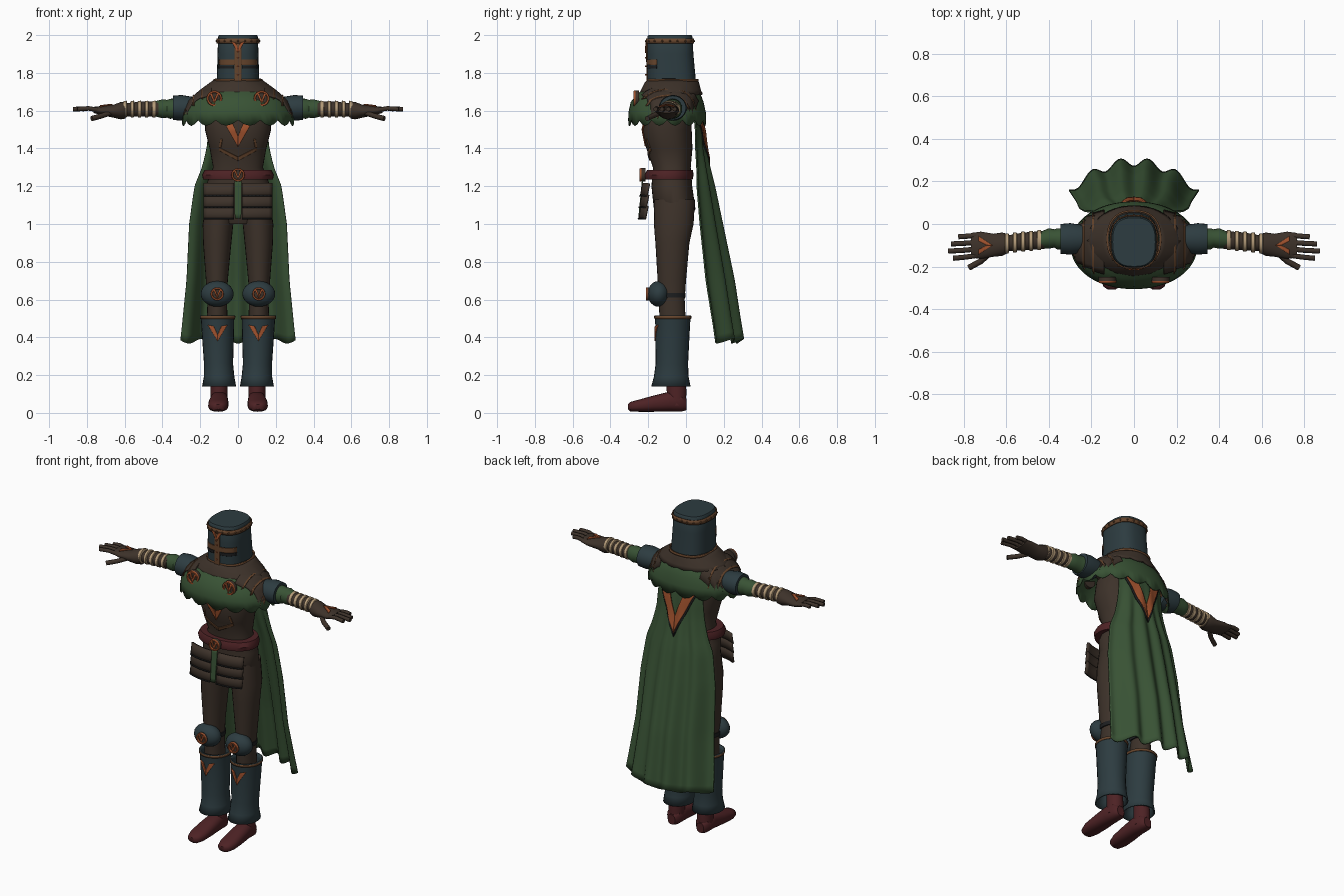
import bpy, bmesh, math
from mathutils import Vector
from mathutils.bvhtree import BVHTree

if "Cube" in bpy.data.objects:
    bpy.data.objects.remove(bpy.data.objects["Cube"])
made = []


def mat(name, rgb):
    m = bpy.data.materials.new(name)
    m.use_nodes = True
    m.diffuse_color = (*rgb, 1)
    m.node_tree.nodes["Principled BSDF"].inputs["Base Color"].default_value = (*rgb, 1)
    return m


GREEN = mat("forest_cloth", (.04, .085, .035))
SLATE = mat("slate_steel", (.026, .045, .052))
BROWN = mat("dark_leather", (.047, .032, .023))
RED = mat("oxblood_leather", (.075, .016, .018))
ORANGE = mat("burnt_orange", (.36, .085, .027))
CREAM = mat("linen_wrap", (.46, .33, .19))
TRIM = mat("bronze_trim", (.13, .058, .025))
BLACK = mat("black_void", (.012, .013, .014))


def finish(name, bm, m, solid=0):
    bmesh.ops.recalc_face_normals(bm, faces=bm.faces)
    me = bpy.data.meshes.new(name)
    bm.to_mesh(me)
    bm.free()
    me.materials.append(m)
    ob = bpy.data.objects.new(name, me)
    bpy.context.collection.objects.link(ob)
    if solid:
        mod = ob.modifiers.new("thickness", "SOLIDIFY")
        mod.thickness, mod.offset = solid, 0
    made.append(ob)
    return ob


def loft(name, rings, m, axis="Z", n=24, power=2, caps=True, solid=0, jag=0):
    """Rings are (position on axis, centre a, centre b, radius a, radius b)."""
    bm, loops = bmesh.new(), []
    for k, (t, a, b, ra, rb) in enumerate(rings):
        loop = []
        for i in range(n):
            c, s = math.cos(math.tau * i / n), math.sin(math.tau * i / n)
            p = a + ra * math.copysign(abs(c) ** (2 / power), c)
            q = b + rb * math.copysign(abs(s) ** (2 / power), s)
            h = t - jag * abs(math.sin(math.pi * i / 4)) if k == len(rings) - 1 else t
            loop.append(bm.verts.new({"Z": (p, q, h), "X": (h, p, q), "Y": (p, h, q)}[axis]))
        loops.append(loop)
    for l0, l1 in zip(loops, loops[1:]):
        for i in range(n):
            bm.faces.new((l0[i], l0[(i + 1) % n], l1[(i + 1) % n], l1[i]))
    if caps:
        bm.faces.new(loops[0])
        bm.faces.new(loops[-1])
    return finish(name, bm, m, solid)


def sheet(name, fn, nu, nv, m, solid):
    bm = bmesh.new()
    g = [[bm.verts.new(fn(i / nu, j / nv)) for i in range(nu + 1)] for j in range(nv + 1)]
    for j in range(nv):
        for i in range(nu):
            bm.faces.new((g[j][i], g[j][i + 1], g[j + 1][i + 1], g[j + 1][i]))
    return finish(name, bm, m, solid)


def patch(name, corners, m, direction=(0, 1, 0), target=None, off=.003, n=8):
    """Four-cornered plate, laid onto the target along a direction."""
    a, b, c, d = (Vector(p) for p in corners)
    way = Vector(direction)
    tree = None
    if target:
        tree = BVHTree.FromPolygons([v.co for v in target.data.vertices],
                                    [p.vertices for p in target.data.polygons])

    def fn(u, v):
        p = a.lerp(b, u).lerp(d.lerp(c, u), v)
        if tree:
            hit = tree.ray_cast(p, way)[0] or tree.find_nearest(p)[0]
            p = hit - way * off
        return p
    return sheet(name, fn, n, n, m, .006)


def emblem(name, x, y, z, w, h, m, direction=(0, 1, 0), target=None, off=.003):
    """Tapered V, z being its top edge."""
    for s in (-1, 1):
        patch(name, [(x + s * w, y, z), (x + s * w * .4, y, z - h * .08),
                     (x, y, z - h * .62), (x, y, z - h)], m, direction, target, off)


def ball(name, loc, size, m, seg=16):
    bm = bmesh.new()
    bmesh.ops.create_uvsphere(bm, u_segments=seg, v_segments=seg // 2, radius=1)
    for v in bm.verts:
        v.co = Vector([loc[i] + v.co[i] * size[i] for i in range(3)])
    return finish(name, bm, m)


def badge(name, x, y, z, r):
    loft(name + "_disc", [(y + .02, x, z, r, r), (y, x, z, r, r)], BROWN, "Y")
    loft(name + "_ring", [(y, x, z, r, r), (y - .01, x, z, r * .95, r * .95),
         (y - .01, x, z, r * .75, r * .75), (y, x, z, r * .7, r * .7)], ORANGE, "Y", caps=False)
    emblem(name + "_emblem", x, y - .005, z + r * .7, r * .65, r * 1.4, ORANGE)


def tube(name, pts, r, m):
    cu = bpy.data.curves.new(name, "CURVE")
    cu.dimensions, cu.bevel_depth, cu.bevel_resolution, cu.use_fill_caps = "3D", r, 2, True
    sp = cu.splines.new("POLY")
    sp.points.add(len(pts) - 1)
    for p, co in zip(sp.points, pts):
        p.co = (*co, 1)
    cu.materials.append(m)
    ob = bpy.data.objects.new(name, cu)
    bpy.context.collection.objects.link(ob)


# Helmet with flat crown, riveted cross and eye slits
helm = loft("helmet", [(1.65, 0, -.07, .117, .13), (1.75, 0, -.075, .113, .128),
            (1.9, 0, -.083, .108, .122), (1.99, 0, -.085, .106, .12), (2, 0, -.085, .1, .114)],
            SLATE, n=40, power=2.7)
loft("crown_band", [(1.955, 0, -.085, .111, .125), (1.982, 0, -.085, .11, .124)], TRIM,
     n=40, power=2.7, caps=False, solid=.006)
patch("nose_strip", [(-.018, -.4, 1.97), (.018, -.4, 1.97), (.018, -.4, 1.68), (-.018, -.4, 1.68)], TRIM, target=helm)
patch("brow_strip", [(-.1, -.4, 1.872), (.1, -.4, 1.872), (.1, -.4, 1.842), (-.1, -.4, 1.842)], TRIM, target=helm, n=14)
emblem("helmet_emblem", 0, -.4, 1.965, .035, .06, ORANGE, target=helm, off=.008)
for s in (-1, 1):
    patch("eye_slit", [(s * .024, -.4, 1.84), (s * .1, -.4, 1.84), (s * .1, -.4, 1.822), (s * .024, -.4, 1.822)], BLACK, target=helm)
for i in range(20):
    a = math.tau * i / 20
    c, q = math.cos(a), math.sin(a)
    f = (abs(c) ** 2.7 + abs(q) ** 2.7) ** (-1 / 2.7)
    ball("crown_rivet", (.113 * f * c, -.085 + .127 * f * q, 1.968), (.006,) * 3, TRIM, 8)
for i in range(6):
    ball("nose_rivet", (0, -.212, 1.7 + i * .045), (.005,) * 3, ORANGE, 8)

# Torso and hips
torso = loft("jerkin", [(1, 0, -.06, .1, .08), (1.08, 0, -.06, .172, .11), (1.2, 0, -.075, .172, .108),
             (1.3, 0, -.075, .132, .1), (1.4, 0, -.088, .15, .122), (1.5, 0, -.1, .175, .13),
             (1.6, 0, -.09, .17, .12), (1.68, 0, -.08, .09, .08)], BROWN, n=36, power=2.3)
emblem("chest_emblem", 0, -.4, 1.55, .08, .14, ORANGE, target=torso)
for s in (-1, 1):
    patch("chest_chevron", [(0, -.4, 1.355), (s * .1, -.4, 1.405), (s * .1, -.4, 1.39), (0, -.4, 1.335)], TRIM, target=torso)
    patch("chest_edging", [(s * .1, -.4, 1.405), (s * .09, -.4, 1.405), (s * .082, -.4, 1.45), (s * .092, -.4, 1.45)], TRIM, target=torso)
loft("belt", [(1.235, 0, -.09, .185, .125), (1.26, 0, -.09, .19, .13), (1.285, 0, -.085, .178, .122)],
     RED, n=36, power=2.2)
badge("buckle", 0, -.235, 1.26, .036)

# Hanging tassets in three overlapping tiers
for s in (-1, 1):
    for k in range(3):
        def tier(u, v, s=s, k=k):
            x = .022 + .158 * u
            return (s * x, -.225 - .014 * v - .004 * k + .03 * u ** 2.5, 1.215 - .06 * k - .07 * v)
        sheet("tasset", tier, 8, 2, BROWN, .012)
        sheet("tasset_edge", lambda u, v: Vector(tier(u, .9 + .1 * v)) - Vector((0, .006, 0)), 8, 1, BLACK, .006)
patch("centre_strap", [(-.019, -.23, 1.235), (.019, -.23, 1.235), (.017, -.25, 1.03), (-.017, -.25, 1.03)], GREEN)

# Shoulder mantle with scalloped hem and leather collar
mantle = loft("mantle", [(1.74, 0, -.08, .1, .1), (1.72, 0, -.085, .15, .13), (1.685, 0, -.09, .215, .165),
              (1.645, 0, -.1, .26, .19), (1.59, 0, -.1, .287, .202), (1.55, 0, -.1, .295, .203)],
              GREEN, n=64, power=2.1, caps=False, solid=.006, jag=.03)
loft("collar", [(1.765, 0, -.07, .118, .125), (1.745, 0, -.075, .145, .14), (1.705, 0, -.08, .2, .155),
     (1.69, 0, -.08, .217, .163)], BROWN, n=64, caps=False, solid=.01, jag=.008)
loft("collar_roll", [(1.755, 0, -.07, .125, .132), (1.768, 0, -.07, .125, .132)], TRIM,
     n=40, power=2.4, caps=False, solid=.008)

# Back cape with folds that deepen towards the hem
keys = [(1.62, .15, .07, .04), (1.5, .155, .09, .05), (1.4, .165, .1, .05), (1.3, .19, .12, .055),
        (1.2, .23, .145, .055), (1, .258, .185, .07), (.7, .272, .245, .1), (.38, .305, .29, .15)]


def cape_point(u, v):
    z = 1.62 - 1.24 * v
    k = next(i for i in range(len(keys) - 1) if z >= keys[i + 1][0] - .001)
    a, b = keys[k], keys[k + 1]
    f = (a[0] - z) / (a[0] - b[0])
    half, back, side = (a[i] + (b[i] - a[i]) * f for i in (1, 2, 3))
    w = 2 * u - 1
    fold = -math.cos(math.tau * w / .43)
    y = side + (back - side) * (1 - w * w) + .02 * v ** .7 * fold * min(1, v * 4)
    return (half * w, y, z + .012 * fold * max(0, v - .9) * 10)


cape = sheet("cape", cape_point, 60, 30, GREEN, .008)
emblem("cape_emblem_border", 0, .6, 1.57, .135, .3, BLACK, (0, -1, 0), cape, .007)
emblem("cape_emblem", 0, .6, 1.555, .118, .26, ORANGE, (0, -1, 0), cape, .012)

for s in (-1, 1):
    # Shoulder lames and badges
    for k in range(3):
        x0, x1, w = .14 + .045 * k, .195 + .045 * k, .15 - .022 * k
        for nm, xa, m, o in (("lame", x0, BROWN, .012), ("lame_edge", x1 - .008, TRIM, .015)):
            patch(nm, [(s * xa, -.085 - w, 2), (s * x1, -.085 - w * .9, 2), (s * x1, -.085 + w * .9, 2),
                       (s * xa, -.085 + w, 2)], m, (0, 0, -1), mantle, o - .002 * k, 12)
    badge("shoulder_badge", s * .125, -.268, 1.665, .042)

    # Arms with cuffs and linen wraps
    def arm(name, rings, m, **kw):
        return loft(name, [(s * x, y, z, a, b) for x, y, z, a, b in rings], m, "X", **kw)
    arm("shoulder_cuff", [(.24, -.07, 1.615, .065, .058), (.3, -.07, 1.615, .074, .068),
                          (.345, -.07, 1.615, .07, .064)], SLATE)
    arm("sleeve", [(.3, -.07, 1.612, .05, .052), (.36, -.07, 1.61, .05, .053), (.375, -.068, 1.61, .043, .047),
                   (.4, -.068, 1.61, .048, .05), (.44, -.075, 1.61, .038, .04)], GREEN)
    arm("forearm", [(.42, -.075, 1.61, .042, .04), (.52, -.082, 1.608, .042, .039),
                    (.63, -.095, 1.603, .034, .033)], BROWN)
    for k in range(5):
        x, y = .435 + .038 * k, -.075 - .004 * k
        arm("arm_wrap", [(x, y, 1.609, .04, .038), (x + .003, y, 1.609, .047, .044),
                         (x + .018, y, 1.608, .047, .043), (x + .021, y, 1.608, .04, .038)], CREAM)

    # Gloves
    glove = arm("glove", [(.595, -.092, 1.602, .046, .044), (.62, -.095, 1.6, .055, .046),
                          (.66, -.1, 1.597, .054, .034), (.72, -.1, 1.6, .064, .025),
                          (.765, -.1, 1.604, .058, .016)], BROWN)
    for k in range(4):
        y, reach = -.055 - .031 * k, (.825, .86, .873, .85)[k]
        tube("finger", [(s * .74, y, 1.603), (s * .79, y * 1.05, 1.612), (s * reach, y * 1.09, 1.608)], .012, BROWN)
    tube("thumb", [(s * .67, -.13, 1.59), (s * .72, -.175, 1.573), (s * .775, -.205, 1.558)], .014, BROWN)
    for e in (-1, 1):
        patch("glove_emblem", [(s * .665, -.1, 2), (s * .69, -.1, 2), (s * .73, -.1 + e * .02, 2),
                               (s * .73, -.1 + e * .042, 2)], ORANGE, (0, 0, -1), glove)

    # Legs, knee guards and greaves
    loft("leg", [(1.13, s * .09, -.06, .08, .108), (1, s * .106, -.065, .081, .105), (.9, s * .11, -.072, .075, .09),
         (.7, s * .112, -.075, .058, .075), (.6, s * .11, -.075, .052, .068), (.45, s * .11, -.07, .055, .07)], BROWN)
    ball("knee_guard", (s * .11, -.145, .63), (.087, .058, .068), SLATE, 24)
    loft("knee_strap", [(.61, s * .11, -.078, .06, .076), (.635, s * .11, -.078, .06, .076)], BLACK)
    badge("knee_badge", s * .11, -.203, .63, .035)
    greave = loft("greave", [(.515, s * .108, -.07, .088, .092), (.49, s * .108, -.07, .084, .089),
                  (.4, s * .106, -.072, .08, .086), (.26, s * .103, -.075, .073, .082),
                  (.19, s * .1, -.078, .077, .088), (.14, s * .1, -.08, .086, .1)], SLATE, caps=False, solid=.008)
    loft("greave_rim", [(.498, s * .108, -.07, .09, .095), (.512, s * .108, -.07, .092, .097)], TRIM,
         caps=False, solid=.005)
    emblem("greave_emblem", s * .108, -.4, .465, .05, .085, ORANGE, target=greave, off=.007)

    # Boots
    loft("ankle", [(.04, s * .1, -.05, .046, .05), (.12, s * .1, -.05, .045, .052),
         (.2, s * .1, -.055, .043, .048)], RED)
    loft("boot", [(.003, s * .1, .045, .025, .03), (-.02, s * .1, .055, .045, .047), (-.09, s * .1, .06, .048, .052),
         (-.17, s * .103, .049, .053, .043), (-.25, s * .105, .038, .053, .032), (-.295, s * .105, .033, .038, .025),
         (-.308, s * .105, .032, .018, .013)], RED, "Y", power=2.4)

# Smooth shading with crisp edges
bpy.ops.object.select_all(action="DESELECT")
for ob in made:
    ob.select_set(True)
bpy.context.view_layer.objects.active = made[0]
bpy.ops.object.shade_smooth_by_angle(angle=math.radians(40))
